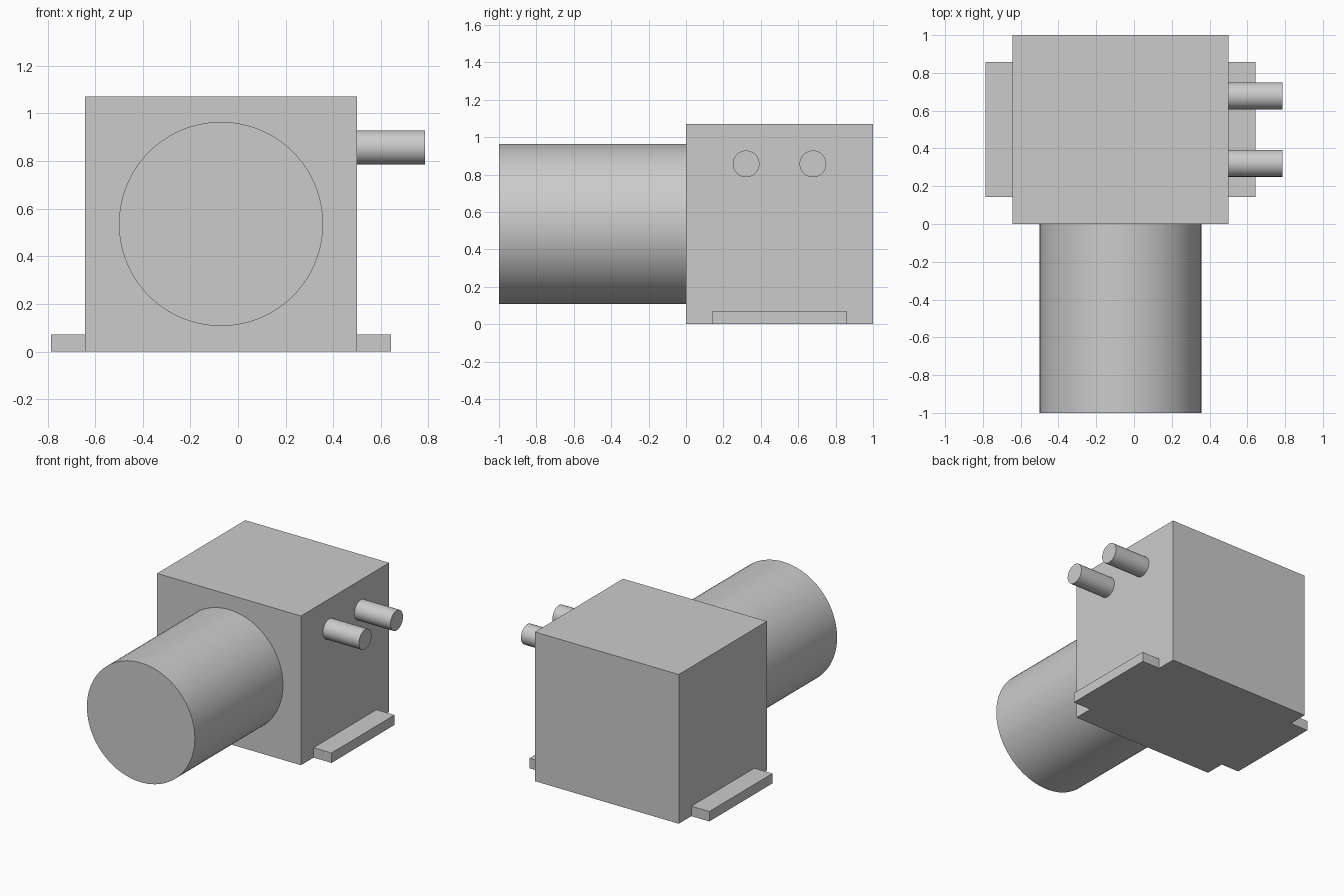
import bpy
import math

cube = bpy.data.objects.get("Cube")
if cube:
    bpy.data.objects.remove(cube, do_unlink=True)

grey = bpy.data.materials.new("plain grey")
grey.use_nodes = True
colour = (0.6, 0.6, 0.6, 1)
grey.diffuse_color = colour
grey.node_tree.nodes["Principled BSDF"].inputs["Base Color"].default_value = colour

U = 1 / 14  # design module


def box(name, low, high):
    centre = [(a + b) / 2 * U for a, b in zip(low, high)]
    bpy.ops.mesh.primitive_cube_add(size=1, location=centre)
    obj = bpy.context.object
    obj.name = name
    obj.scale = [(b - a) * U for a, b in zip(low, high)]
    bpy.ops.object.transform_apply(location=False, rotation=False, scale=True)
    obj.data.materials.append(grey)
    return obj


def cylinder(name, centre, radius, length, rotation, sides):
    bpy.ops.mesh.primitive_cylinder_add(
        vertices=sides, radius=radius * U, depth=length * U,
        location=[c * U for c in centre], rotation=rotation)
    obj = bpy.context.object
    obj.name = name
    obj.data.materials.append(grey)
    bpy.ops.object.shade_smooth_by_angle(angle=math.radians(35))
    return obj


# Main housing
box("housing", (-9, 0, 0), (7, 14, 15))

# Mounting feet on both sides
box("left_foot", (7, 2, 0), (9, 12, 1))
box("right_foot", (-11, 2, 0), (-9, 12, 1))

# Large motor barrel on the front
cylinder("motor_barrel", (-1, -7, 7.5), 6, 14, (math.pi / 2, 0, 0), 96)

# Pair of pipe stubs on the left side
for name, y in (("front_pipe", 4.5), ("rear_pipe", 9.5)):
    cylinder(name, (9, y, 12), 1, 4, (0, math.pi / 2, 0), 48)
